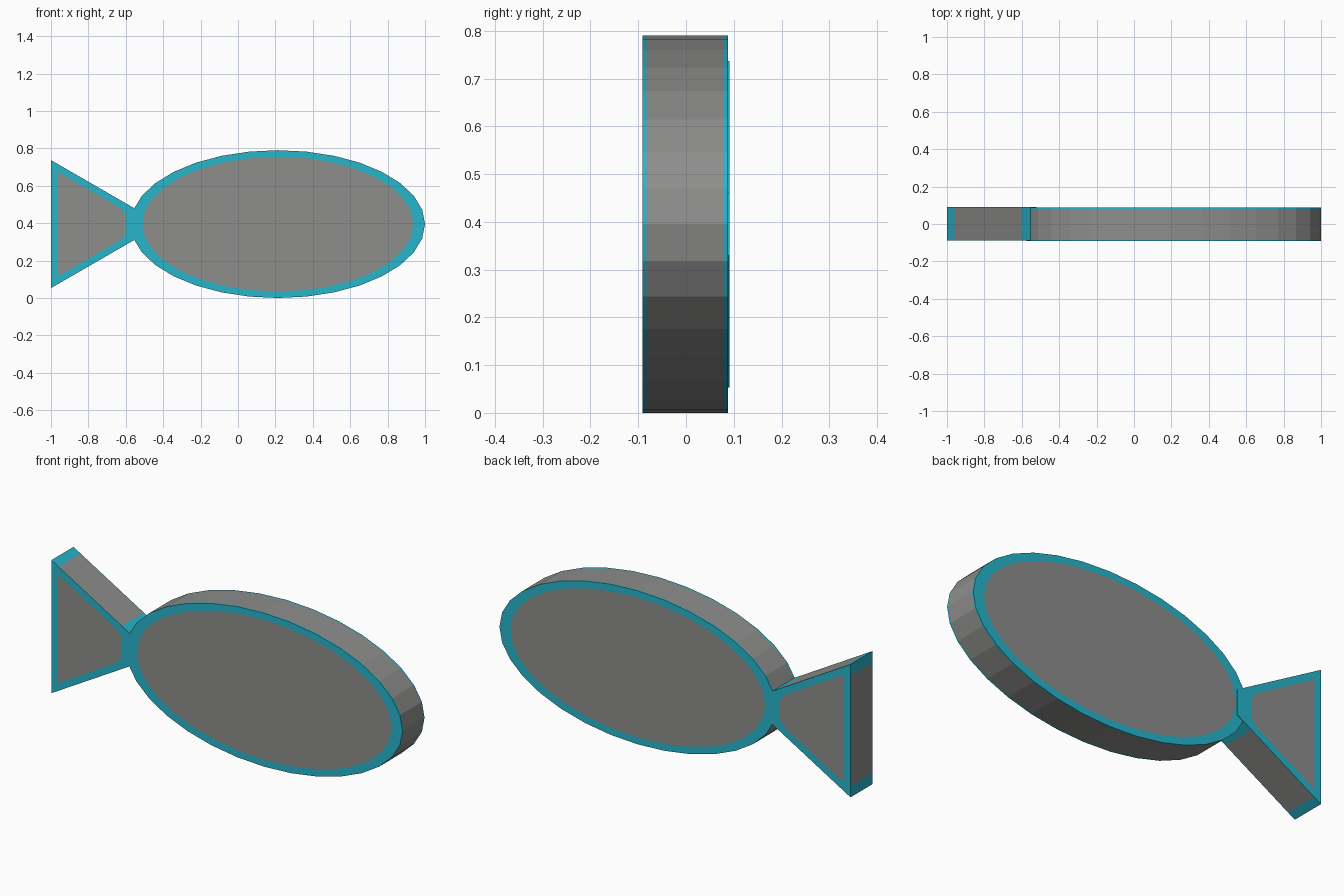
import bpy, bmesh, math

if "Cube" in bpy.data.objects:
    bpy.data.objects.remove(bpy.data.objects["Cube"])


def material(name, rgb):
    m = bpy.data.materials.new(name)
    m.diffuse_color = (*rgb, 1.0)
    m.use_nodes = True
    m.node_tree.nodes["Principled BSDF"].inputs["Base Color"].default_value = m.diffuse_color
    return m


TEAL = material("teal", (0.02, 0.46, 0.60))
GREY = material("grey", (0.27, 0.27, 0.265))
CZ = 0.395  # height of the fish's centre line


def plate(name, outer, inner, y0, y1, strip, grey_side):
    """Prism along y: teal rim and edge strips, grey inset caps and side bands."""
    bm = bmesh.new()
    n = len(outer)

    def ring(pts, y):
        return [bm.verts.new((x, y, CZ + z)) for x, z in pts]

    rings = [ring(inner, y0), ring(outer, y0), ring(outer, y0 + strip),
             ring(outer, y1 - strip), ring(outer, y1), ring(inner, y1)]
    for k in range(5):
        a, b = rings[k], rings[k + 1]
        for i in range(n):
            j = (i + 1) % n
            f = bm.faces.new((a[i], a[j], b[j], b[i]))
            f.material_index = 1 if k == 2 and grey_side(i) else 0
    for r in (rings[0], rings[-1]):
        bm.faces.new(r).material_index = 1
    bmesh.ops.recalc_face_normals(bm, faces=bm.faces)
    me = bpy.data.meshes.new(name)
    bm.to_mesh(me)
    bm.free()
    me.materials.append(TEAL)
    me.materials.append(GREY)
    ob = bpy.data.objects.new(name, me)
    bpy.context.collection.objects.link(ob)
    return ob


def ellipse(a, b, n=32):
    return [(0.213 + a * math.cos(2 * math.pi * i / n),
             b * math.sin(2 * math.pi * i / n)) for i in range(n)]


def mirrored(half):
    # lower half of a profile followed by its mirror image above
    return half + [(x, -z) for x, z in reversed(half)]


# oval body
plate("fish_body", ellipse(0.787, 0.395), ellipse(0.725, 0.36),
      -0.091, 0.088, 0.008, lambda i: True)

# tail fin: an equilateral triangle whose tip is hidden in the body
T = math.tan(math.radians(30))
edge = lambda x: (x, (x + 0.4075) * T)
edge_in = lambda x: (x, (x + 0.48) * T)
tail_outer = mirrored([(-1.0, -0.285), edge(-1.0), edge(-0.96),
                       edge(-0.6), edge(-0.52)])
tail_inner = mirrored([(-0.964, -0.25), edge_in(-0.964), edge_in(-0.94),
                       edge_in(-0.63), (-0.6, -0.05)])
plate("tail_fin", tail_outer, tail_inner, -0.088, 0.091, 0.003,
      lambda i: i in (2, 6, 9))
